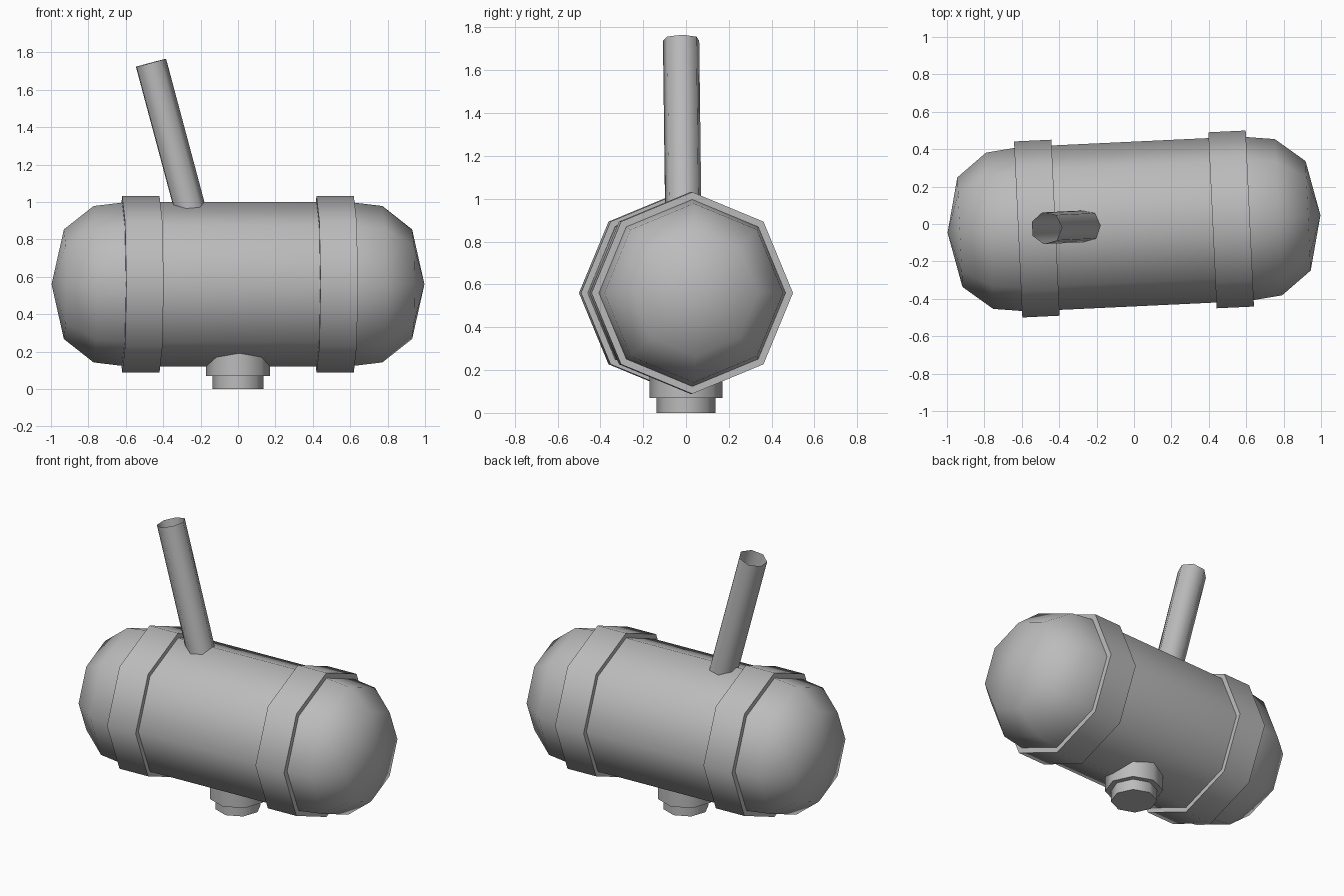
import bpy, bmesh
from math import radians, pi, sin, cos
from mathutils import Matrix, Vector

if "Cube" in bpy.data.objects:
    bpy.data.objects.remove(bpy.data.objects["Cube"], do_unlink=True)

grey = bpy.data.materials.new("plain_grey")
grey.use_nodes = True
COLOUR = (0.5, 0.5, 0.5, 1)
grey.diffuse_color = COLOUR
grey.node_tree.nodes["Principled BSDF"].inputs["Base Color"].default_value = COLOUR

TURN = Matrix.Rotation(radians(2.7), 4, 'Z')
AXIS_Z = 0.56


def lathe(name, profile, sides, matrix, closed=False):
    """Spin (radius, height) points around local z; radius 0 makes a pole."""
    bm = bmesh.new()
    rings = []
    for r, h in profile:
        if r == 0:
            rings.append([bm.verts.new((0, 0, h))] * sides)
        else:
            rings.append([bm.verts.new((r * cos(2 * pi * i / sides),
                                        r * sin(2 * pi * i / sides), h))
                          for i in range(sides)])
    pairs = list(zip(rings, rings[1:]))
    if closed:
        pairs.append((rings[-1], rings[0]))
    for a, b in pairs:
        for i in range(sides):
            j = (i + 1) % sides
            corners = list(dict.fromkeys((a[i], a[j], b[j], b[i])))
            bm.faces.new(corners)
    if closed or profile[0][0] == 0:
        bmesh.ops.recalc_face_normals(bm, faces=bm.faces)
    mesh = bpy.data.meshes.new(name)
    bm.to_mesh(mesh)
    bm.free()
    mesh.materials.append(grey)
    obj = bpy.data.objects.new(name, mesh)
    bpy.context.collection.objects.link(obj)
    obj.matrix_world = TURN @ matrix
    bpy.ops.object.select_all(action='DESELECT')
    obj.select_set(True)
    bpy.context.view_layer.objects.active = obj
    bpy.ops.object.shade_smooth_by_angle(angle=radians(60))
    return obj


# Rounded drum lying along x
lying = Matrix.Translation((0, 0, AXIS_Z)) @ Matrix.Rotation(pi / 2, 4, 'Y')
cap = [(0, 0.998), (0.293, 0.932), (0.418, 0.773), (0.44, 0.59)]
drum = [(r, -h) for r, h in cap] + cap[::-1]
lathe("drum", drum, 8, lying)

# Raised bands around both ends
for name, x in (("right_band", -0.52), ("left_band", 0.52)):
    band = [(0.42, x - 0.1), (0.471, x - 0.1), (0.471, x + 0.1), (0.42, x + 0.1)]
    lathe(name, band, 8, lying, closed=True)

# Leaning open pipe
top = Vector((-0.469, 0, 1.743))
lean = Matrix.Translation(top) @ Matrix.Rotation(radians(-15), 4, 'Y')
lathe("pipe", [(0.087, -0.88), (0.087, 0)], 7, lean)

# Stepped fitting underneath
upright = Matrix.Identity(4)
lathe("fitting_collar", [(0, 0.07), (0.171, 0.07), (0.171, 0.25), (0, 0.25)], 8, upright)
lathe("fitting_plug", [(0, 0), (0.137, 0), (0.137, 0.1), (0, 0.1)], 8, upright)
